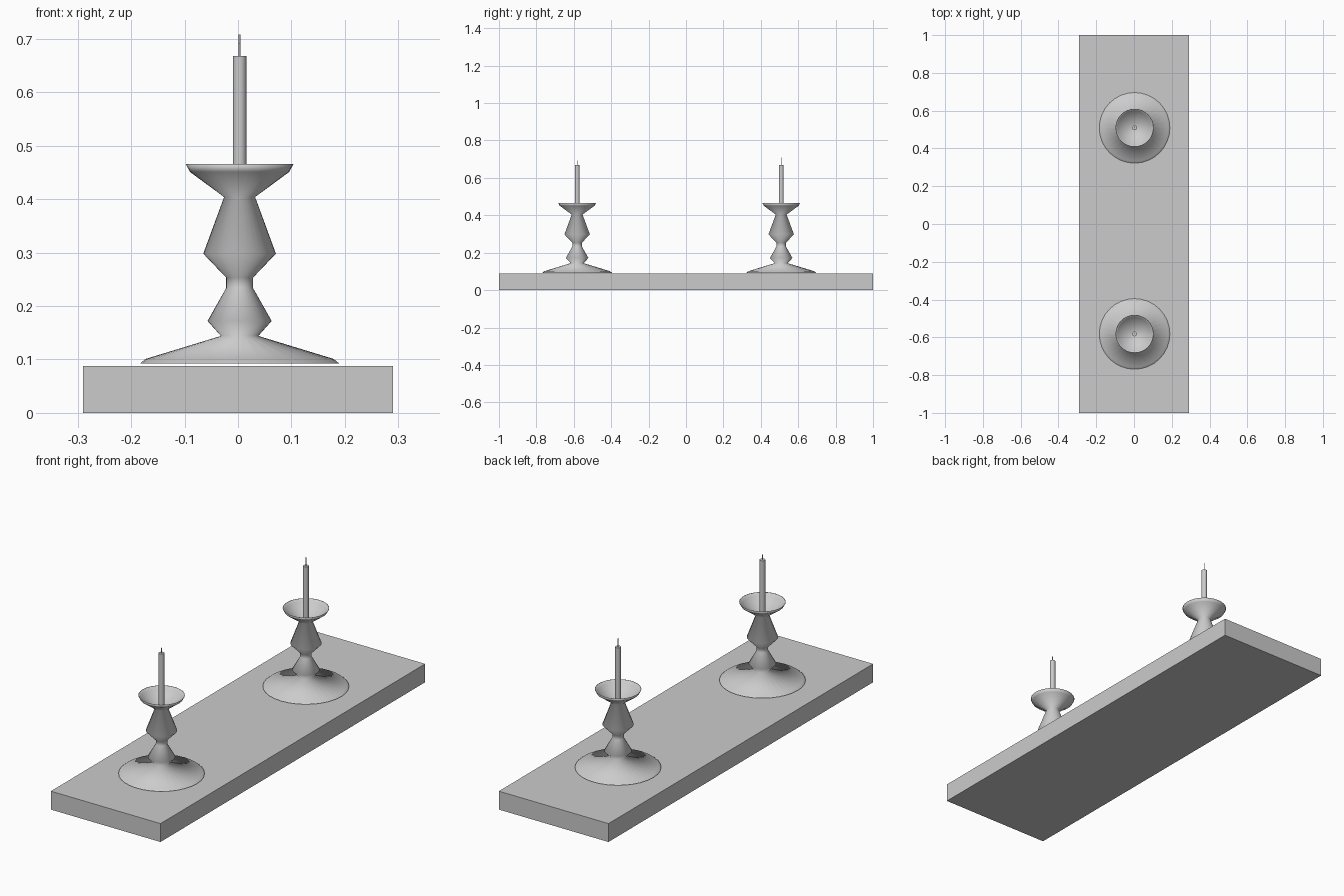
import bpy, math

if "Cube" in bpy.data.objects:
    bpy.data.objects.remove(bpy.data.objects["Cube"])

SEGMENTS = 32


def lathe(name, profile, location, angle):
    """Spin (radius, height) points around z, with closed ends."""
    n = SEGMENTS
    verts = [(r * math.cos(2 * math.pi * i / n), r * math.sin(2 * math.pi * i / n), z)
             for r, z in profile for i in range(n)]
    faces = [(k * n + i, k * n + (i + 1) % n, (k + 1) * n + (i + 1) % n, (k + 1) * n + i)
             for k in range(len(profile) - 1) for i in range(n)]
    last = (len(profile) - 1) * n
    faces.append(tuple(reversed(range(n))))
    faces.append(tuple(range(last, last + n)))
    mesh = bpy.data.meshes.new(name)
    mesh.from_pydata(verts, [], faces)
    obj = bpy.data.objects.new(name, mesh)
    obj.location = location
    bpy.context.collection.objects.link(obj)
    bpy.ops.object.select_all(action='DESELECT')
    obj.select_set(True)
    bpy.context.view_layer.objects.active = obj
    bpy.ops.object.shade_smooth_by_angle(angle=math.radians(angle))
    return obj


# Shelf board
bpy.ops.mesh.primitive_cube_add(size=1, location=(0, 0, 0.044))
board = bpy.context.object
board.name = "shelf_board"
board.scale = (0.58, 2.0, 0.088)
bpy.ops.object.transform_apply(location=False, rotation=False, scale=True)

# Turned holder: foot, two bulges, then a hollow drip dish
holder = [(0.187, 0.092), (0.176, 0.101), (0.035, 0.144), (0.060, 0.172),
          (0.025, 0.234), (0.025, 0.253), (0.068, 0.298), (0.029, 0.404),
          (0.093, 0.451), (0.101, 0.466),
          (0.099, 0.466), (0.091, 0.453), (0.026, 0.407)]

# Two candlesticks; the front wick is slightly shorter
for side, y, wick_top in (("front", -0.582, 0.692), ("back", 0.509, 0.708)):
    place = (0.003, y, 0)
    lathe(side + "_candle_holder", holder, place, 120)
    lathe(side + "_candle", [(0.0125, 0.405), (0.0125, 0.668)], place, 30)
    lathe(side + "_wick", [(0.0018, 0.66), (0.0018, wick_top)], place, 30)
